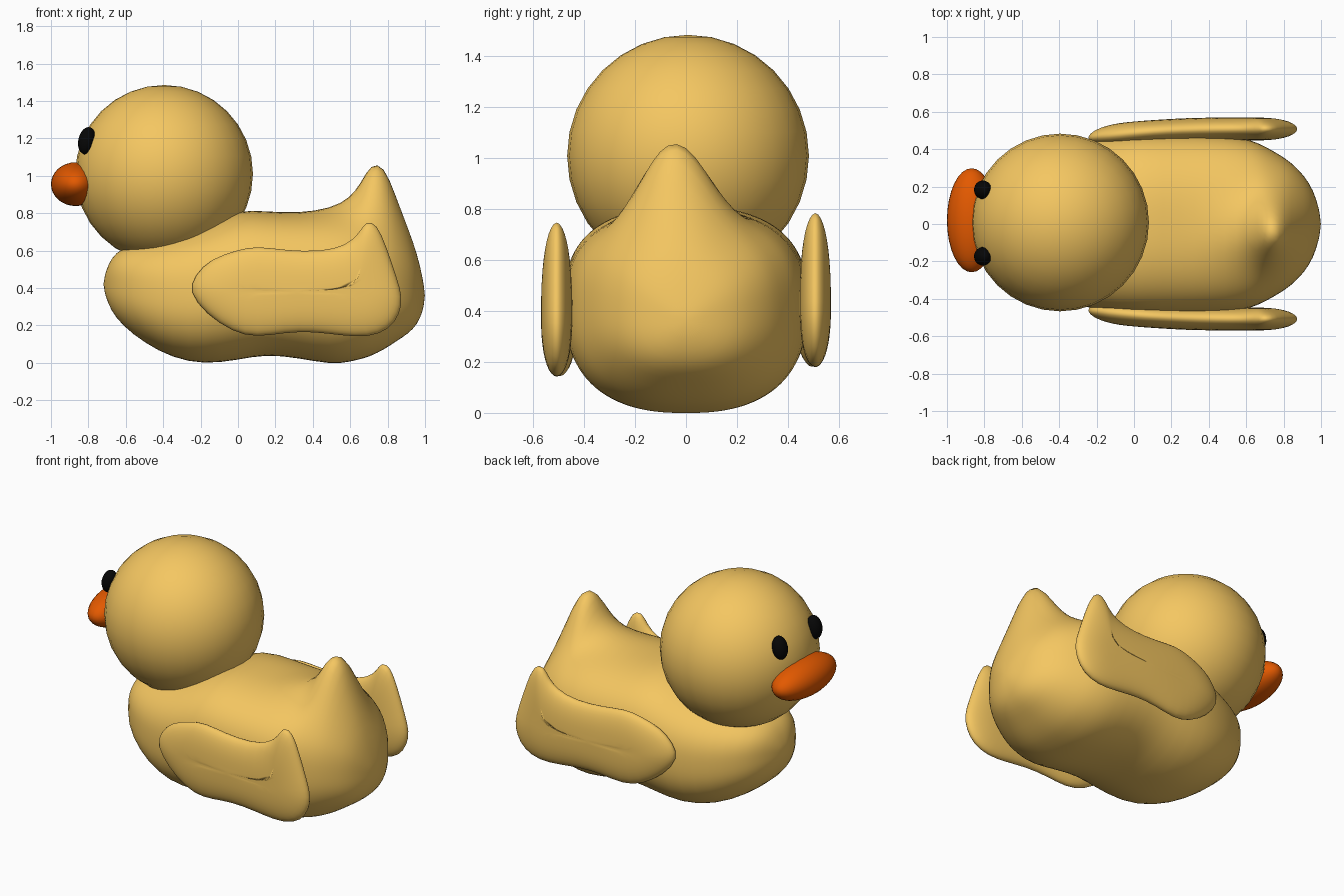
import bpy, bmesh
from math import sin, cos, pi, exp, copysign

if "Cube" in bpy.data.objects:
    bpy.data.objects.remove(bpy.data.objects["Cube"])


def material(name, rgb):
    m = bpy.data.materials.new(name)
    m.diffuse_color = (*rgb, 1)
    m.use_nodes = True
    m.node_tree.nodes["Principled BSDF"].inputs["Base Color"].default_value = m.diffuse_color
    return m


YELLOW = material("yellow", (0.91, 0.57, 0.12))
ORANGE = material("orange", (0.77, 0.10, 0.0))
BLACK = material("black", (0.002, 0.002, 0.002))


def finish(obj, mat):
    obj.data.materials.append(mat)
    for p in obj.data.polygons:
        p.use_smooth = True


def ellipsoid(name, loc, radii, mat, tilt=0, seg=32, rings=16):
    bpy.ops.mesh.primitive_uv_sphere_add(segments=seg, ring_count=rings, radius=1,
                                         location=loc, rotation=(0, tilt, 0))
    obj = bpy.context.object
    obj.name = name
    obj.scale = radii
    finish(obj, mat)


def loft(name, start, rings, end, mat):
    """Skin closed rings of points, closing both ends on a single point."""
    bm = bmesh.new()
    vs = [[bm.verts.new(p) for p in ring] for ring in rings]
    a, b = bm.verts.new(start), bm.verts.new(end)
    n = len(vs[0])
    for i in range(n):
        j = (i + 1) % n
        bm.faces.new((a, vs[0][j], vs[0][i]))
        bm.faces.new((b, vs[-1][i], vs[-1][j]))
        for r, s in zip(vs, vs[1:]):
            bm.faces.new((r[i], r[j], s[j], s[i]))
    bmesh.ops.recalc_face_normals(bm, faces=bm.faces)
    mesh = bpy.data.meshes.new(name)
    bm.to_mesh(mesh)
    bm.free()
    obj = bpy.data.objects.new(name, mesh)
    bpy.context.collection.objects.link(obj)
    finish(obj, mat)
    sub = obj.modifiers.new("smooth", 'SUBSURF')
    sub.levels = sub.render_levels = 1


# Body: cross-sections along x (x, bottom, top, half width, tail height)
STATIONS = [
    (-0.71, 0.36, 0.48, 0.07, 0), (-0.68, 0.28, 0.56, 0.16, 0),
    (-0.62, 0.20, 0.615, 0.26, 0), (-0.50, 0.105, 0.65, 0.35, 0),
    (-0.35, 0.025, 0.69, 0.42, 0), (-0.18, -0.01, 0.74, 0.465, 0),
    (0.00, 0.015, 0.82, 0.48, 0), (0.15, 0.045, 0.81, 0.48, 0),
    (0.32, 0.025, 0.80, 0.48, 0), (0.50, -0.01, 0.80, 0.475, 0.03),
    (0.60, 0.005, 0.79, 0.455, 0.10), (0.66, 0.02, 0.78, 0.435, 0.20),
    (0.71, 0.035, 0.765, 0.41, 0.32), (0.78, 0.07, 0.73, 0.37, 0.345),
    (0.84, 0.11, 0.69, 0.33, 0.22), (0.91, 0.155, 0.61, 0.26, 0.11),
    (0.96, 0.205, 0.54, 0.18, 0.04), (0.99, 0.28, 0.44, 0.08, 0),
]


def section(x, bottom, top, half, tail, n=48):
    mid = bottom + 0.5 * (top - bottom)
    pts = []
    for i in range(n):
        c, s = cos(2 * pi * i / n), sin(2 * pi * i / n)
        y = half * copysign(abs(c) ** 0.82, c)
        h = copysign(abs(s) ** (0.74 if s > 0 else 0.82), s)
        z = mid + h * (top - bottom) / 2
        if h > 0:
            z += tail * exp(-((y + 0.043) / 0.175) ** 2) * min(1, 2 * h)
        pts.append((x, y, z))
    return pts


loft("body", (-0.72, 0, 0.42), [section(*s) for s in STATIONS], (1.0, 0, 0.36), YELLOW)

# Wings: cushioned outline with an upturned tip, swelling towards a level spine
OUTLINE = [
    (-0.27, 0.38), (-0.235, 0.47), (-0.15, 0.56), (0, 0.608), (0.1, 0.63),
    (0.25, 0.605), (0.45, 0.598), (0.58, 0.633), (0.65, 0.7), (0.685, 0.768),
    (0.745, 0.75), (0.795, 0.63), (0.855, 0.45), (0.885, 0.35), (0.87, 0.26),
    (0.815, 0.175), (0.7, 0.13), (0.55, 0.142), (0.4, 0.163), (0.25, 0.158),
    (0.1, 0.13), (-0.03, 0.16), (-0.175, 0.26)]
CX, CZ = 0.3, 0.38


def wing(name, side, lift):
    def ring(s, sign):
        pts = []
        for x, z in OUTLINE:
            sx = min(max(x, 0.0), 0.64)
            px, pz = sx + (x - sx) * s, CZ + (z - CZ) * s
            mid = 0.508 - 0.05 * max(0, (0.5 - px) / 0.77) ** 2
            y = mid + sign * 0.062 * max(0, 1 - s ** 2.6) ** 0.55
            pts.append((px, side * y, pz + lift))
        return pts
    steps = [(0.05, 1), (0.35, 1), (0.6, 1), (0.8, 1), (0.93, 1), (1.005, 0),
             (0.93, -1), (0.8, -1), (0.6, -1), (0.35, -1), (0.05, -1)]
    loft(name, (CX, side * 0.567, CZ + lift), [ring(*s) for s in steps],
         (CX, side * 0.443, CZ + lift), YELLOW)


wing("wing_right", -1, 0.0)
wing("wing_left", 1, 0.037)

# Head, beak and eyes
ellipsoid("head", (-0.395, 0.008, 1.01), (0.475, 0.475, 0.475), YELLOW)
ellipsoid("beak", (-0.868, 0.02, 0.955), (0.132, 0.278, 0.117), ORANGE)
for name, y in (("eye_right", -0.173), ("eye_left", 0.183)):
    ellipsoid(name, (-0.808, y, 1.187), (0.046, 0.05, 0.074), BLACK, 0.2, 20, 12)
